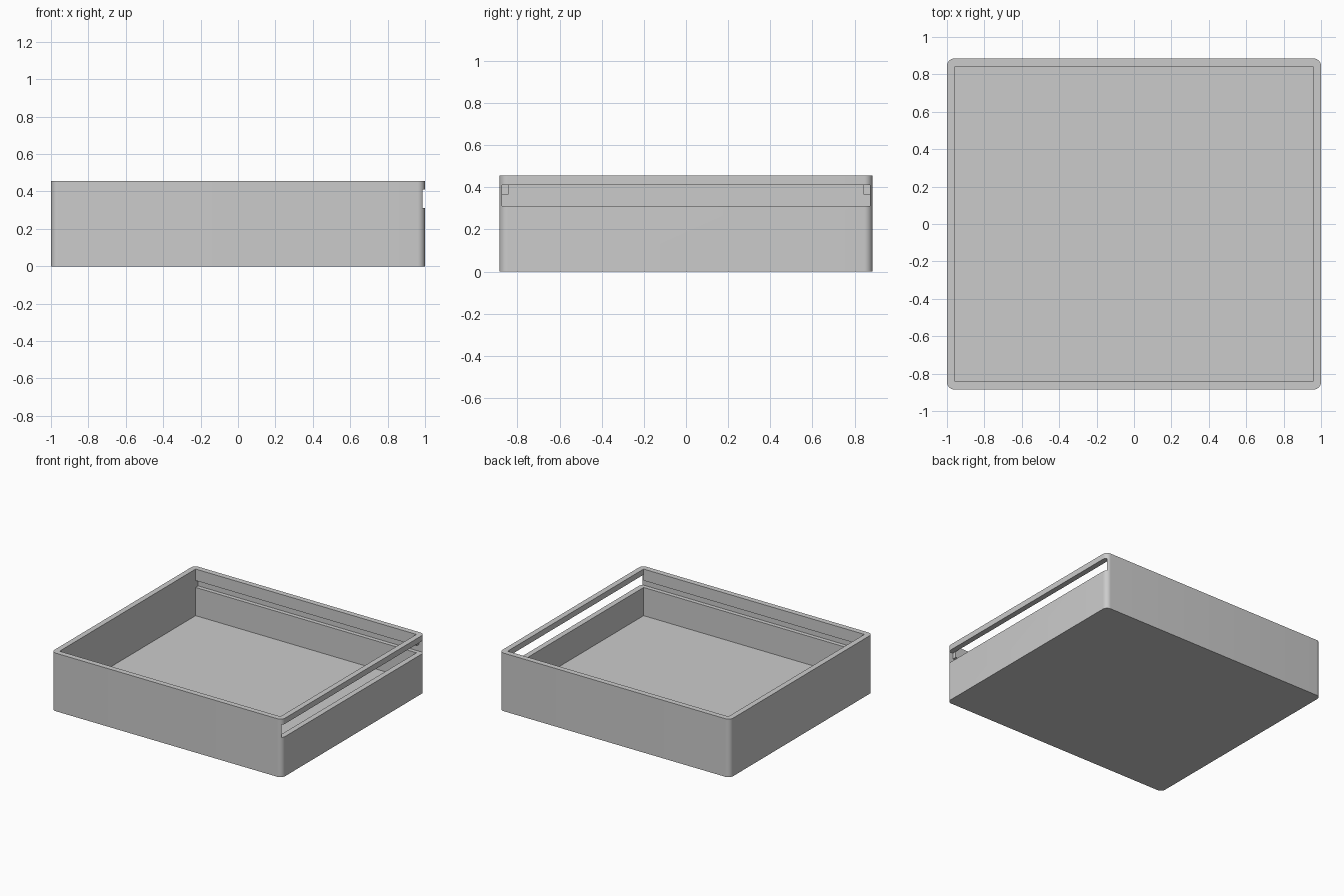
import bpy
import bmesh

cube = bpy.data.objects.get("Cube")
if cube:
    bpy.data.objects.remove(cube, do_unlink=True)

# Overall sizes
HALF_X, HALF_Y, HEIGHT = 1.0, 0.885, 0.455
WALL, FLOOR, RADIUS = 0.043, 0.09, 0.04
IN_X, IN_Y = HALF_X - WALL, HALF_Y - WALL
SLOT_Y, SLOT_LOW, SLOT_HIGH, GROOVE_HIGH = 0.874, 0.311, 0.411, 0.365

grey = bpy.data.materials.new("plain grey")
grey.use_nodes = True
colour = (0.6, 0.6, 0.6, 1)
grey.diffuse_color = colour
grey.node_tree.nodes["Principled BSDF"].inputs["Base Color"].default_value = colour


def block(name, low, high, radius=0):
    """Box between two corners, with optional rounded upright edges."""
    bm = bmesh.new()
    bmesh.ops.create_cube(bm, size=1)
    for v in bm.verts:
        for i in range(3):
            v.co[i] = high[i] if v.co[i] > 0 else low[i]
    if radius:
        upright = [e for e in bm.edges
                   if abs(e.verts[0].co.z - e.verts[1].co.z) > 0.01]
        bmesh.ops.bevel(bm, geom=upright, offset=radius, segments=10,
                        profile=0.5, affect='EDGES')
    mesh = bpy.data.meshes.new(name)
    bm.to_mesh(mesh)
    bm.free()
    mesh.materials.append(grey)
    obj = bpy.data.objects.new(name, mesh)
    bpy.context.collection.objects.link(obj)
    return obj


def cut(target, name, low, high):
    """Subtract a box from the target and discard the cutter."""
    cutter = block(name, low, high)
    cutter.hide_render = True
    mod = target.modifiers.new(name, 'BOOLEAN')
    mod.operation = 'DIFFERENCE'
    mod.solver = 'EXACT'
    mod.object = cutter
    bpy.context.view_layer.objects.active = target
    bpy.ops.object.modifier_apply(modifier=mod.name)
    bpy.data.objects.remove(cutter, do_unlink=True)


# Tray with rounded corners
tray = block("tray", (-HALF_X, -HALF_Y, 0), (HALF_X, HALF_Y, HEIGHT), RADIUS)

# Open interior
cut(tray, "cavity", (-IN_X, -IN_Y, FLOOR), (IN_X, IN_Y, HEIGHT + 0.2))
# Lid grooves along front and back walls
cut(tray, "lid_groove", (-IN_X, -SLOT_Y, SLOT_LOW), (HALF_X + 0.1, SLOT_Y, GROOVE_HIGH))
# Open slot through the side wall
cut(tray, "lid_slot", (IN_X, -SLOT_Y, SLOT_LOW), (HALF_X + 0.1, SLOT_Y, SLOT_HIGH))

# Smooth rounded corners, crisp edges
bpy.ops.object.select_all(action='DESELECT')
tray.select_set(True)
bpy.context.view_layer.objects.active = tray
bpy.ops.object.shade_smooth_by_angle()
